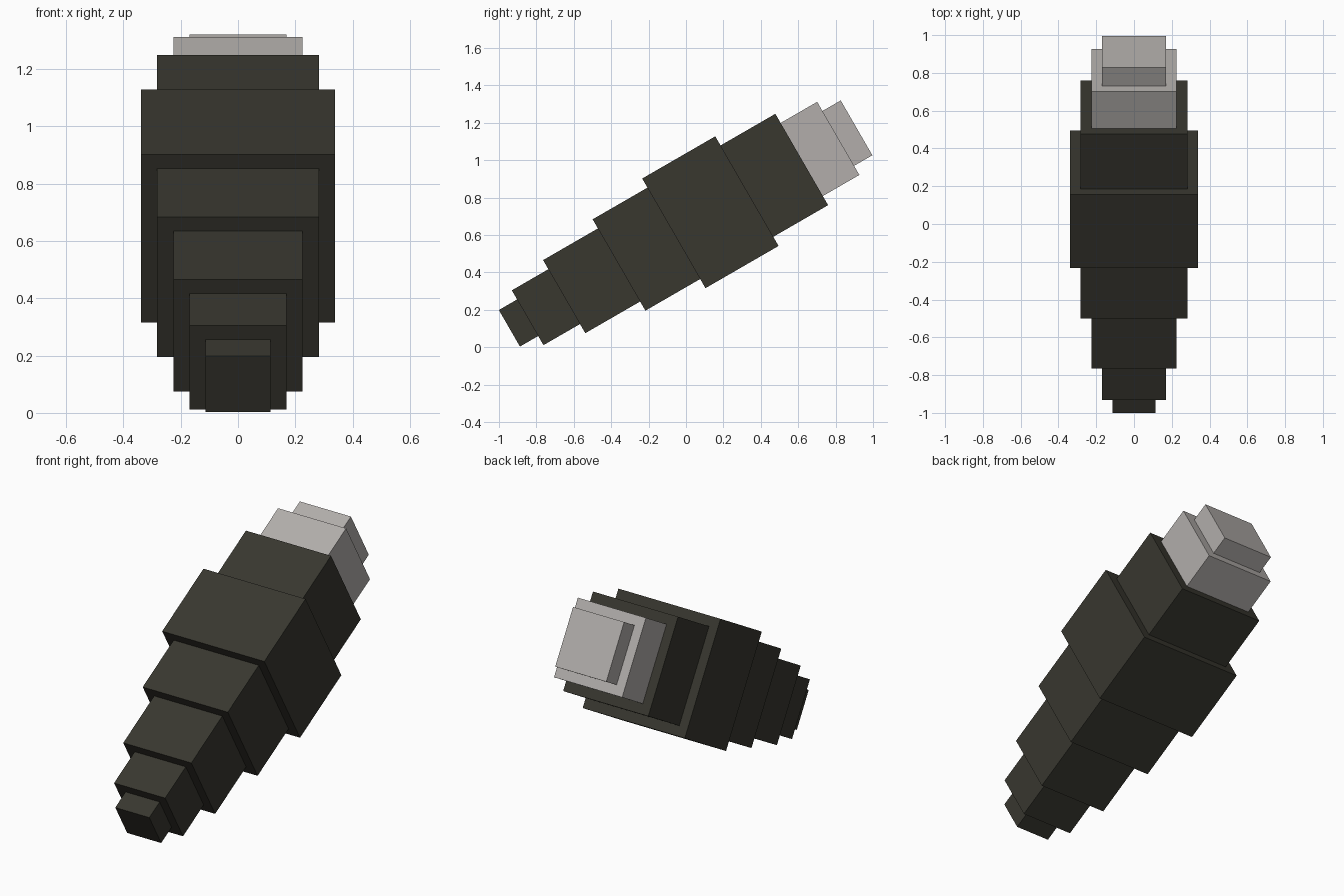
import bpy
import math
from mathutils import Matrix, Vector

if "Cube" in bpy.data.objects:
    bpy.data.objects.remove(bpy.data.objects["Cube"])

UNIT = 0.1128                      # grid step shared by all segments
TILT = math.radians(30)            # nose-down tilt of the whole body


def make_material(name, color):
    mat = bpy.data.materials.new(name)
    mat.diffuse_color = (*color, 1)
    mat.use_nodes = True
    mat.node_tree.nodes["Principled BSDF"].inputs["Base Color"].default_value = mat.diffuse_color
    return mat


dark = make_material("dark olive grey", (0.0395, 0.0382, 0.0284))
light = make_material("light warm grey", (0.445, 0.423, 0.407))

# Segments from the low front tip to the high back tip:
# name, square width and length in units, material
segments = [
    ("front_tip", 2, 1, dark),
    ("front_small_segment", 3, 2, dark),
    ("front_medium_segment", 4, 3, dark),
    ("front_large_segment", 5, 3, dark),
    ("middle_segment", 6, 4, dark),
    ("back_large_segment", 5, 3, dark),
    ("back_light_segment", 4, 2, light),
    ("back_light_tip", 3, 1, light),
]

tilt = Matrix.Rotation(TILT, 4, 'X')
start = -0.767                     # front end along the tilted axis
axis_height = 0.56                 # axis offset in the tilted frame

for name, width, length, mat in segments:
    w, l = width * UNIT, length * UNIT
    bpy.ops.mesh.primitive_cube_add(size=1)
    box = bpy.context.object
    box.name = name
    box.data.transform(Matrix.Diagonal((w, l, w, 1)))
    box.matrix_world = tilt @ Matrix.Translation(Vector((0, start + l / 2, axis_height)))
    box.data.materials.append(mat)
    start += l
